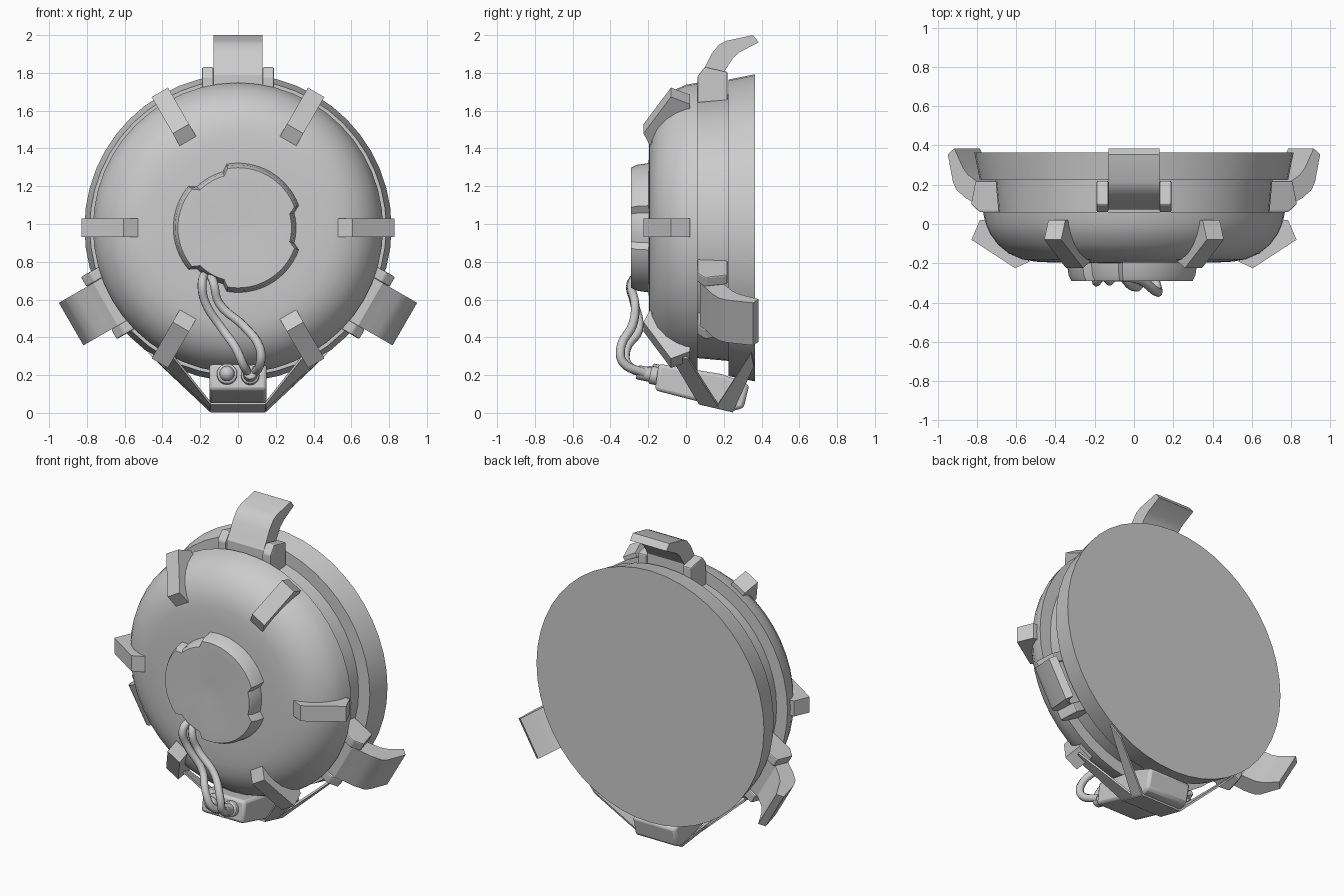
import bpy, bmesh, math
from mathutils import Vector, Matrix

if "Cube" in bpy.data.objects:
    bpy.data.objects.remove(bpy.data.objects["Cube"])

CZ = 0.98  # height of the lamp's axis


def finish(name, bm, smooth=None, bevel=0):
    bmesh.ops.remove_doubles(bm, verts=bm.verts, dist=1e-5)
    bmesh.ops.recalc_face_normals(bm, faces=bm.faces)
    me = bpy.data.meshes.new(name)
    bm.to_mesh(me)
    bm.free()
    ob = bpy.data.objects.new(name, me)
    bpy.context.collection.objects.link(ob)
    if bevel:
        m = ob.modifiers.new("bevel", 'BEVEL')
        m.width, m.segments = bevel, 2
    if smooth:
        bpy.ops.object.select_all(action='DESELECT')
        ob.select_set(True)
        bpy.context.view_layer.objects.active = ob
        bpy.ops.object.shade_smooth_by_angle(angle=math.radians(smooth))
    return ob


def revolve(name, profile, n=48, radius=lambda a, r: r, smooth=28):
    """Turn (r, y) points about the y axis; first and last rings are capped."""
    bm = bmesh.new()
    rings = []
    for r, y in profile:
        ring = []
        for i in range(n):
            a = 2 * math.pi * i / n
            q = radius(a, r)
            ring.append(bm.verts.new((q * math.cos(a), y, CZ + q * math.sin(a))))
        rings.append(ring)
    for p, q in zip(rings, rings[1:]):
        for i in range(n):
            j = (i + 1) % n
            bm.faces.new((p[i], p[j], q[j], q[i]))
    bm.faces.new(rings[0])
    bm.faces.new(rings[-1])
    return finish(name, bm, smooth)


def radial_prism(name, outline, t0, t1, deg, bevel=0, smooth=None):
    """Extrude an (r, y) outline sideways from t0 to t1, set at an angle round the axis."""
    a = math.radians(deg)
    out = Vector((math.cos(a), 0, math.sin(a)))
    side = Vector((-math.sin(a), 0, math.cos(a)))
    bm = bmesh.new()
    ends = [[bm.verts.new(out * r + side * t + Vector((0, y, CZ))) for r, y in outline]
            for t in (t0, t1)]
    n = len(outline)
    for i in range(n):
        j = (i + 1) % n
        bm.faces.new((ends[0][i], ends[0][j], ends[1][j], ends[1][i]))
    bm.faces.new(ends[0])
    bm.faces.new(ends[1])
    return finish(name, bm, smooth, bevel)


def strap(name, pts):
    bm = bmesh.new()
    bm.faces.new([bm.verts.new(p) for p in pts])
    ob = finish(name, bm)
    m = ob.modifiers.new("thickness", 'SOLIDIFY')
    m.thickness, m.offset = 0.012, 0
    return ob


def cable(name, pts, r):
    cu = bpy.data.curves.new(name, 'CURVE')
    cu.dimensions = '3D'
    cu.bevel_depth, cu.bevel_resolution = r, 2
    cu.use_fill_caps = True
    cu.resolution_u = 5
    sp = cu.splines.new('BEZIER')
    sp.bezier_points.add(len(pts) - 1)
    for b, p in zip(sp.bezier_points, pts):
        b.co = p
        b.handle_left_type = b.handle_right_type = 'AUTO'
    ob = bpy.data.objects.new(name, cu)
    bpy.context.collection.objects.link(ob)


def cylinder(name, loc, axis, r, depth, n=20, squash=1.0):
    bm = bmesh.new()
    bmesh.ops.create_cone(bm, cap_ends=True, segments=n, radius1=r, radius2=r, depth=depth)
    rot = Vector(axis).to_track_quat('Z', 'Y').to_matrix().to_4x4()
    bm.transform(Matrix.Translation(loc) @ Matrix.Diagonal((squash, 1, 1, 1)) @ rot)
    finish(name, bm, 35, 0.008)


# Domed housing, recessed groove and flared back plate
revolve("housing", [
    (0.20, -0.198), (0.40, -0.197), (0.50, -0.192), (0.57, -0.18), (0.64, -0.15),
    (0.695, -0.105), (0.735, -0.05), (0.757, 0.0), (0.768, 0.06), (0.69, 0.06),
    (0.705, 0.225), (0.785, 0.225), (0.813, 0.365)])


# Front cap with three notches in its rim
def notched(a, r):
    d = (math.degrees(a) + 60) % 120 - 60
    return r - 0.035 if abs(d) < 16 and r > 0.28 else r


revolve("front_cap", [(0.345, -0.18), (0.333, -0.26), (0.318, -0.29), (0.26, -0.291),
                      (0.05, -0.28)], 72, notched)

# Six rim clips
CLIP = [(0.735, 0.02), (0.785, 0.02), (0.828, -0.08), (0.605, -0.225), (0.53, -0.19),
        (0.58, -0.15), (0.72, -0.05)]
for k in range(6):
    radial_prism(f"rim_clip_{k + 1}", CLIP, -0.05, 0.05, 60 * k)

# Three mounting lugs: a bent tongue between two cheek blocks
TONGUE = [(0.68, 0.075), (0.81, 0.075), (0.86, 0.105), (0.92, 0.135), (0.97, 0.175),
          (0.99, 0.215), (1.02, 0.355), (0.982, 0.385), (0.93, 0.285), (0.90, 0.25),
          (0.83, 0.205), (0.68, 0.205)]
CHEEK = [(0.66, 0.06), (0.80, 0.06), (0.852, 0.10), (0.825, 0.22), (0.67, 0.22)]
for k, deg in enumerate((90, 210, 330)):
    radial_prism(f"mount_tongue_{k + 1}", TONGUE, -0.13, 0.13, deg, smooth=25)
    for s, word in ((-1, "a"), (1, "b")):
        radial_prism(f"mount_cheek_{k + 1}{word}", CHEEK, s * 0.13, s * 0.19, deg, 0.008)

# Tilted control box under the rim, outline given as (depth below axis, y)
BOX = [(CZ - z, y) for y, z in ((-0.165, 0.12), (-0.145, 0.26), (0.19, 0.205), (0.335, 0.15),
                                (0.305, 0.025), (0.25, 0.012))]
radial_prism("control_box", BOX, -0.152, 0.152, 270, 0.018, 35)

# Straps from the box to the clips and to the back plate
for s, word in ((-1, "left"), (1, "right")):
    strap(f"front_strap_{word}", [(s * 0.36, -0.09, 0.32), (s * 0.43, 0.01, 0.29),
                                  (s * 0.145, 0.18, 0.025), (s * 0.145, 0.07, 0.05)])
    strap(f"rear_strap_{word}", [(s * 0.47, 0.345, 0.32), (s * 0.40, 0.36, 0.25),
                                 (s * 0.145, 0.25, 0.01), (s * 0.145, 0.16, 0.03)])
strap("box_strap", [(-0.145, 0.07, 0.05), (0.145, 0.07, 0.05),
                    (0.145, 0.25, 0.008), (-0.145, 0.25, 0.008)])

# Socket, knob and the two cables
TILT = (0, 1, -0.2)
cylinder("cable_socket", (0.065, -0.205, 0.205), TILT, 0.038, 0.11, 20, 1.0)
cylinder("socket_base", (0.065, -0.165, 0.197), TILT, 0.048, 0.05, 20, 1.0)
cylinder("knob_base", (-0.058, -0.165, 0.205), TILT, 0.054, 0.04)
bm = bmesh.new()
bmesh.ops.create_uvsphere(bm, u_segments=16, v_segments=10, radius=0.04)
bm.transform(Matrix.Translation((-0.058, -0.19, 0.208)))
finish("knob", bm, 60)
cable("cable_left", [(-0.17, -0.22, 0.74), (-0.19, -0.29, 0.69), (-0.175, -0.275, 0.59),
                     (-0.08, -0.25, 0.44), (-0.01, -0.315, 0.34), (0.03, -0.305, 0.25),
                     (0.055, -0.22, 0.21)], 0.024)
cable("cable_right", [(-0.15, -0.22, 0.74), (-0.13, -0.285, 0.69), (-0.10, -0.27, 0.58),
                      (0.03, -0.285, 0.46), (0.115, -0.345, 0.345), (0.12, -0.335, 0.27),
                      (0.085, -0.22, 0.21)], 0.024)
